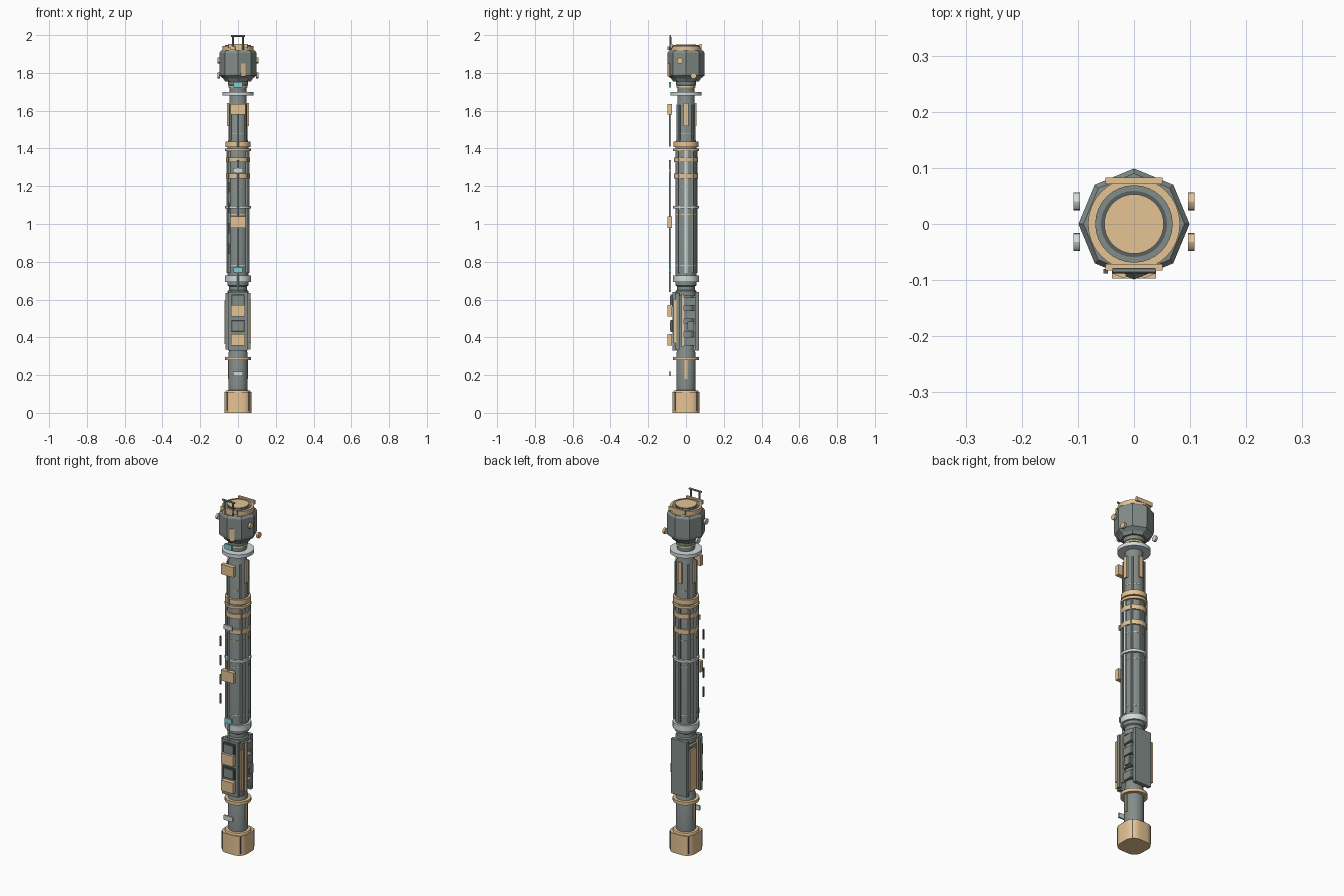
import bpy
import bmesh
from math import pi, cos, sin
from mathutils import Matrix, Vector

default_cube = bpy.data.objects.get("Cube")
if default_cube:
    bpy.data.objects.remove(default_cube, do_unlink=True)


def make_material(name, red, green, blue):
    material = bpy.data.materials.new(name)
    material.use_nodes = True
    colour = (red, green, blue, 1)
    material.diffuse_color = colour
    shader = next(n for n in material.node_tree.nodes if n.type == "BSDF_PRINCIPLED")
    shader.inputs["Base Color"].default_value = colour
    return material


grey = make_material("slate grey", .23, .27, .255)
dark = make_material("dark grey", .1, .115, .115)
tan = make_material("sand tan", .78, .55, .3)
pale = make_material("pale grey", .66, .7, .7)
cyan = make_material("cyan", .22, .62, .68)


def finish(name, mesh_data, material, smooth=False):
    """Turn a bmesh into a named, coloured object."""
    mesh = bpy.data.meshes.new(name)
    bmesh.ops.recalc_face_normals(mesh_data, faces=mesh_data.faces[:])
    mesh_data.to_mesh(mesh)
    mesh_data.free()
    mesh.materials.append(material)
    obj = bpy.data.objects.new(name, mesh)
    bpy.context.collection.objects.link(obj)
    if smooth:
        bpy.ops.object.select_all(action="DESELECT")
        obj.select_set(True)
        bpy.context.view_layer.objects.active = obj
        bpy.ops.object.shade_smooth_by_angle(angle=pi / 6)
    return obj


def lathe(name, profile, material, sides=32, smooth=True):
    """Closed solid from (radius, height) pairs."""
    bm = bmesh.new()
    loops = []
    for radius, height in profile:
        angles = [2 * pi * i / sides for i in range(sides)]
        loops.append([bm.verts.new((radius * cos(a), radius * sin(a), height)) for a in angles])
    for low, high in zip(loops, loops[1:]):
        for i in range(sides):
            j = (i + 1) % sides
            bm.faces.new((low[i], low[j], high[j], high[i]))
    bm.faces.new(loops[0])
    bm.faces.new(loops[-1])
    return finish(name, bm, material, smooth)


def ring(name, height, radius, thick, material):
    half = thick / 2
    return lathe(name, [(radius, height - half), (radius, height + half)], material)


def box(name, centre, size, material, turn=0, rounding=0):
    """Block, with its upright edges rounded if asked."""
    bm = bmesh.new()
    bmesh.ops.create_cube(bm, size=1)
    bm.transform(Matrix.Translation(centre) @ Matrix.Rotation(turn, 4, "Z")
                 @ Matrix.Diagonal((*size, 1)))
    if rounding:
        upright = [e for e in bm.edges if abs(e.verts[0].co.z - e.verts[1].co.z) > size[2] / 2]
        bmesh.ops.bevel(bm, geom=upright, offset=rounding, segments=6, profile=.5, affect="EDGES")
    return finish(name, bm, material, rounding > 0)


def rod(name, start, end, radius, material):
    start, end = Vector(start), Vector(end)
    axis = end - start
    bm = bmesh.new()
    bmesh.ops.create_cone(bm, cap_ends=True, segments=12, radius1=radius, radius2=radius,
                          depth=axis.length)
    bm.transform(Matrix.Translation((start + end) / 2) @ axis.to_track_quat("Z", "Y").to_matrix().to_4x4())
    return finish(name, bm, material, True)


sides = (("right", -1), ("left", 1))

# Rounded square base cap with a slit on each corner
box("base_cap", (0, 0, .055), (.144, .144, .11), tan, rounding=.048)
lathe("base_shoulder", [(.068, .11), (.064, .119), (.05, .12)], tan)
for i in range(4):
    angle = pi / 4 + i * pi / 2
    box("base_slit", (.081 * cos(angle), .081 * sin(angle), .06), (.006, .006, .1), dark, angle)

# Stacked tubes of the shaft
lathe("lower_tube", [(.05, .12), (.05, .32), (.046, .33), (.046, .64)], grey)
lathe("collar_tube", [(.055, .62), (.055, .645), (.048, .65), (.048, .67),
                      (.056, .675), (.056, .7), (.055, .74)], grey)
lathe("main_tube", [(.055, .74), (.055, 1.43), (.05, 1.45), (.05, 1.63), (.046, 1.64), (.046, 1.7)], grey)
lathe("neck", [(.045, 1.7), (.045, 1.73), (.052, 1.735), (.052, 1.75), (.06, 1.77)], grey)

# Bands around the shaft
for name, height, radius, thick, material in (
        ("lower_band", .288, .068, .018, tan),
        ("collar_band", .71, .068, .034, pale),
        ("middle_band", 1.088, .068, .014, pale),
        ("upper_band", 1.254, .063, .026, tan),
        ("upper_band", 1.34, .063, .026, tan),
        ("clamp_band", 1.393, .068, .014, tan),
        ("clamp_band", 1.422, .066, .028, tan),
        ("head_flange", 1.69, .083, .02, pale),
        ("neck_band", 1.727, .05, .01, tan)):
    ring(name, height, radius, thick, material)
for height in (.78, 1.05, 1.2):
    ring("thin_band", height, .0563, .004, tan)
ring("thin_band", 1.48, .0513, .004, tan)

# Long rails on the main tube
for side, sign in sides:
    box(side + "_pale_rail", (sign * .057, 0, 1.07), (.008, .014, .66), pale)
    box(side + "_tan_strip", (sign * .053, 0, 1.58), (.01, .024, .12), tan)
    for y in (-.035, .035):
        box(side + "_side_rail", (sign * .047, y, 1.07), (.012, .01, .66), grey)
        rod(side + "_upper_rail", (sign * .04, y, 1.44), (sign * .04, y, 1.63), .005, grey)
    box(side + "_lower_strip", (sign * .05, 0, .23), (.006, .014, .1), tan)
box("back_rail", (0, .057, 1.07), (.012, .008, .66), grey)
box("back_tan_strip", (0, .052, 1.58), (.022, .008, .12), tan)

# Thin cable and dashes standing off the front
rod("front_cable", (0, -.084, .64), (0, -.084, 1.34), .005, pale)
rod("front_cable", (0, -.084, 1.41), (0, -.084, 1.6), .005, pale)
for i in range(4):
    box("floating_dash", (-.05, -.084, .87 + i * .108), (.008, .008, .055), dark)

# Front plates
for name, height, width, tall, material in (
        ("pale_tag", .207, .055, .026, pale),
        ("lower_plate", .388, .074, .06, tan),
        ("middle_plate", .54, .074, .06, tan),
        ("cyan_tag", .757, .045, .028, cyan),
        ("chest_plate", 1.01, .078, .06, tan),
        ("pale_tag", 1.283, .052, .026, pale),
        ("top_plate", 1.608, .078, .056, tan),
        ("cyan_tag", 1.738, .045, .03, cyan)):
    deep = .024 if material is tan else .01
    box(name, (0, -.085, height), (width, deep, tall), material)

# Equipment section: front and back housings
box("front_housing", (0, -.06, .485), (.1, .024, .31), grey)
box("back_housing", (-.003, .058, .485), (.098, .02, .31), grey)
for height in (.46, .595):
    box("screen_frame", (0, -.075, height), (.07, .014, .062), dark)
    box("screen", (0, -.083, height), (.056, .006, .048), grey)

# Equipment section: ribs and strips on both flanks
for side, sign in sides:
    for i in range(4):
        box(side + "_rib", (sign * .046, .014, .38 + i * .07), (.026, .07, .044), grey)
    box(side + "_post", (sign * .058, -.045, .485), (.014, .02, .3), grey)
    box(side + "_flank_strip", (sign * .06, -.017, .49), (.012, .012, .28), tan)
box("left_tan_cover", (.064, -.058, .485), (.01, .016, .23), tan)
box("left_module", (.061, .025, .46), (.012, .034, .05), grey)
box("right_tan_cover", (-.067, .035, .48), (.01, .052, .23), tan)

# Head with chamfered octagonal shell
lathe("head", [(.068, 1.755), (.078, 1.77), (.097, 1.785), (.099, 1.8), (.099, 1.905),
               (.09, 1.918), (.07, 1.92)], grey, 8, False)
ring("top_rim", 1.93, .082, .026, tan)
ring("top_inner_ring", 1.935, .069, .024, grey)
ring("top_seat", 1.938, .059, .02, dark)
ring("top_cap", 1.941, .053, .02, tan)
for y in (-.077, .077):
    box("top_bar", (0, y, 1.942), (.102, .011, .022), tan)
for side, sign in sides:
    box(side + "_front_fin", (sign * .026, -.089, 1.815 if sign > 0 else 1.93),
        (.024, .008, .07 if sign > 0 else .02), tan, sign * pi / 8)
    # Handle post and side knobs
    rod(side + "_handle_post", (sign * .026, -.083, 1.92), (sign * .026, -.083, 1.99), .005, grey)
    for y, height in ((-.032, 1.865), (.04, 1.785)):
        x = sign * .102
        knob = tan if sign > 0 else pale
        rod(side + "_knob", (x - .006, y, height), (x + .006, y, height), .016, knob)
rod("handle_bar", (-.038, -.083, 1.995), (.038, -.083, 1.995), .005, grey)
